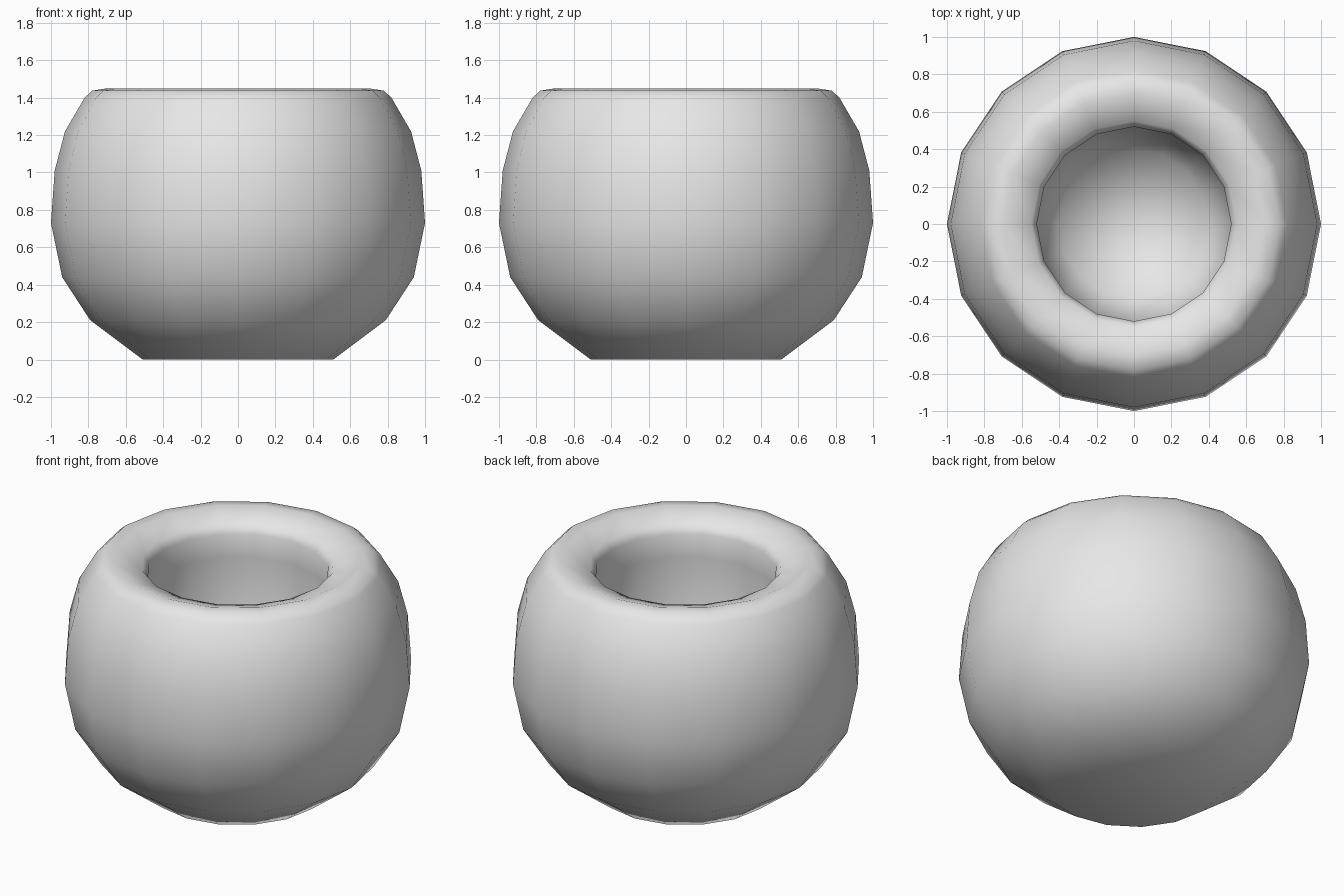
import bpy
import bmesh
import math

if "Cube" in bpy.data.objects:
    bpy.data.objects.remove(bpy.data.objects["Cube"], do_unlink=True)

# Clay-grey material
clay = bpy.data.materials.new("plain_grey")
clay.use_nodes = True
grey = (0.8, 0.8, 0.8, 1.0)
clay.diffuse_color = grey
clay.node_tree.nodes["Principled BSDF"].inputs["Base Color"].default_value = grey

# Half-profiles as (radius, height)
outer_wall = [(0, 0), (0.51, 0), (0.79, 0.21), (0.94, 0.44), (1.0, 0.73),
              (0.98, 1.01), (0.925, 1.22), (0.82, 1.40)]
rolled_rim = [(0.78, 1.437), (0.70, 1.45), (0.55, 1.40), (0.52, 1.35)]
inner_wall = [(0.53, 1.2), (0.52, 0.75), (0.40, 0.42), (0, 0.3)]


def lathe(name, profile, sides, material):
    """Spin a profile around the z axis into a closed smooth solid."""
    bm = bmesh.new()
    verts = [bm.verts.new((r, 0, z)) for r, z in profile]
    edges = [bm.edges.new(pair) for pair in zip(verts, verts[1:])]
    bmesh.ops.spin(bm, geom=verts + edges, cent=(0, 0, 0), axis=(0, 0, 1),
                   angle=math.tau, steps=sides, use_duplicate=False)
    bmesh.ops.remove_doubles(bm, verts=bm.verts[:], dist=0.0005)
    bmesh.ops.recalc_face_normals(bm, faces=bm.faces[:])
    for face in bm.faces:
        face.smooth = True
    mesh = bpy.data.meshes.new(name)
    bm.to_mesh(mesh)
    bm.free()
    mesh.materials.append(material)
    obj = bpy.data.objects.new(name, mesh)
    bpy.context.collection.objects.link(obj)
    return obj


# Round bowl with a thick rolled rim
lathe("round_bowl", outer_wall + rolled_rim + inner_wall, 16, clay)
